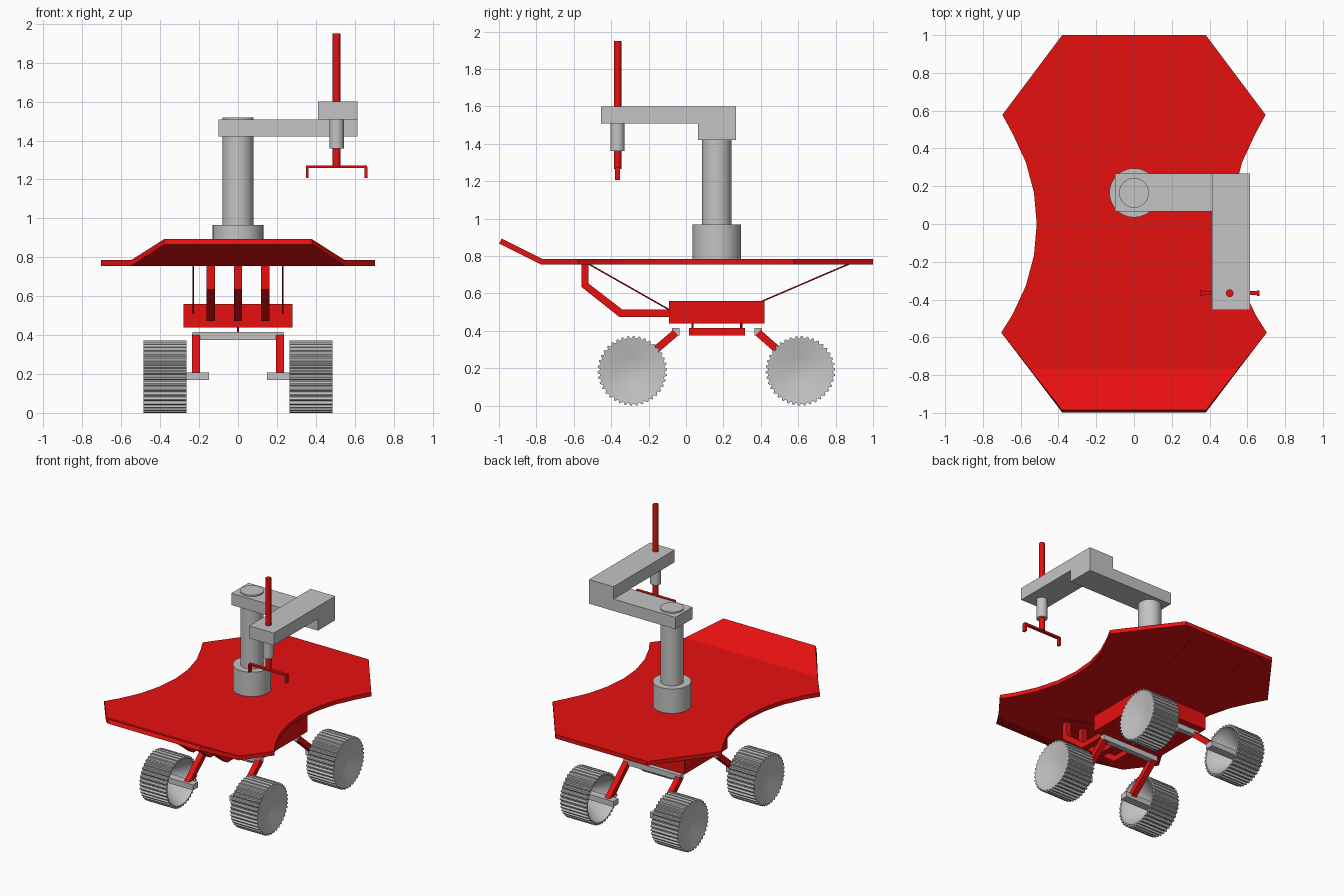
import bpy, bmesh, math
from mathutils import Vector

cube = bpy.data.objects.get("Cube")
if cube:
    bpy.data.objects.remove(cube, do_unlink=True)


def material(name, rgb):
    m = bpy.data.materials.new(name)
    m.use_nodes = True
    m.diffuse_color = (*rgb, 1)
    m.node_tree.nodes["Principled BSDF"].inputs["Base Color"].default_value = (*rgb, 1)
    return m


RED = material("red paint", (0.8, 0.005, 0.005))
GREY = material("grey metal", (0.55, 0.55, 0.55))


def finish(bm, name, mat, smooth=False):
    bmesh.ops.recalc_face_normals(bm, faces=bm.faces)
    mesh = bpy.data.meshes.new(name)
    bm.to_mesh(mesh)
    bm.free()
    mesh.materials.append(mat)
    ob = bpy.data.objects.new(name, mesh)
    bpy.context.collection.objects.link(ob)
    if smooth:
        bpy.ops.object.select_all(action='DESELECT')
        ob.select_set(True)
        bpy.context.view_layer.objects.active = ob
        bpy.ops.object.shade_smooth_by_angle(angle=math.radians(30))
    return ob


def box(name, mat, x, y, z):
    """Box from its (min, max) range on each axis."""
    bm = bmesh.new()
    bmesh.ops.create_cube(bm, size=1)
    for v in bm.verts:
        v.co = Vector([(a + b) / 2 + c * (b - a) for c, (a, b) in zip(v.co, (x, y, z))])
    return finish(bm, name, mat)


def rod(name, mat, start, end, radius, sides=32):
    """Round bar between two points."""
    a, b = Vector(start), Vector(end)
    bm = bmesh.new()
    bmesh.ops.create_cone(bm, cap_ends=True, segments=sides, radius1=radius,
                          radius2=radius, depth=(b - a).length)
    turn = (b - a).to_track_quat('Z', 'Y')
    for v in bm.verts:
        v.co = turn @ v.co + (a + b) / 2
    return finish(bm, name, mat, sides > 8)


def side_prism(name, mat, profile, x0, x1):
    """Side (y, z) profile extruded along x."""
    bm = bmesh.new()
    face = bm.faces.new([bm.verts.new((x0, y, z)) for y, z in profile])
    new = bmesh.ops.extrude_face_region(bm, geom=[face])["geom"]
    bmesh.ops.translate(bm, vec=(x1 - x0, 0, 0),
                        verts=[v for v in new if isinstance(v, bmesh.types.BMVert)])
    return finish(bm, name, mat)


# Deck: concave sides, raised front flap
TOP, WAIST, ARC = 0.785, 0.515, 0.96
right_edge = [(0.38, 1), (0.697, 0.578)]
for k in range(3, -4, -1):
    a = math.radians(10 * k)
    right_edge.append((WAIST + ARC * (1 - math.cos(a)), ARC * math.sin(a)))
right_edge += [(0.703, -0.575), (0.55, -0.77)]
bm = bmesh.new()
right = [bm.verts.new((x, y, TOP)) for x, y in right_edge]
left = [bm.verts.new((-x, y, TOP)) for x, y in right_edge]
tip_r, tip_l = (bm.verts.new((s * 0.38, -0.985, 0.893)) for s in (1, -1))
bm.faces.new(left + right[::-1])
bm.faces.new((left[-1], tip_l, tip_r, right[-1]))
bmesh.ops.recalc_face_normals(bm, faces=bm.faces)
if sum(f.normal.z for f in bm.faces) < 0:
    bmesh.ops.reverse_faces(bm, faces=bm.faces)
mesh = bpy.data.meshes.new("deck")
bm.to_mesh(mesh)
bm.free()
mesh.materials.append(RED)
deck = bpy.data.objects.new("deck", mesh)
bpy.context.collection.objects.link(deck)
thick = deck.modifiers.new("thickness", 'SOLIDIFY')
thick.thickness = 0.03
thick.offset = -1
thick.use_even_offset = True

# Chassis, spine bar and its pins
box("chassis_box", RED, (-0.28, 0.28), (-0.09, 0.42), (0.44, 0.56))
box("spine_bar", RED, (-0.03, 0.03), (0.015, 0.315), (0.375, 0.415))
for y in (0.035, 0.295):
    rod("spine_pin", RED, (0, y, 0.41), (0, y, 0.445), 0.006, 8)

# Bent struts under the front of the deck
strut = [(-0.56, 0.757), (-0.56, 0.635), (-0.355, 0.473), (-0.085, 0.473),
         (-0.085, 0.513), (-0.34, 0.513), (-0.52, 0.652), (-0.52, 0.757)]
for x in (-0.14, 0, 0.14):
    side_prism("front_strut", RED, strut, x - 0.021, x + 0.021)

# Stay cables
for x in (-0.23, 0.23):
    rod("front_cable", RED, (x, -0.52, 0.757), (x, -0.085, 0.51), 0.004, 6)
    rod("rear_cable", RED, (x, 0.87, 0.757), (x, 0.40, 0.555), 0.004, 6)


def wheel(name, side, y, z):
    """Treaded rim with a dished outer face and a hollow inner face."""
    teeth, radius = 38, 0.186
    rings = [(0.06, 0.41), (0.15, 0.31), (0.168, 0.265), (None, 0.265),
             (None, 0.485), (0.168, 0.485), (0.07, 0.445)]
    bm = bmesh.new()
    n = teeth * 4
    loops = []
    for r, x in rings:
        loop = []
        for i in range(n):
            a = math.tau * (i + 0.5) / n
            rr = r or (radius if i % 4 < 2 else radius - 0.012)
            loop.append(bm.verts.new((side * x, y + rr * math.cos(a), z + rr * math.sin(a))))
        loops.append(loop)
    for p, q in zip(loops, loops[1:]):
        for i in range(n):
            j = (i + 1) % n
            bm.faces.new((p[i], p[j], q[j], q[i]))
    bm.faces.new(loops[0])
    bm.faces.new(loops[-1])
    finish(bm, name, GREY, True)


# Running gear: cross bars, slanted legs, feet and wheels
AXLE = 0.186
for end, hip, hub in (("front", -0.055, -0.287), ("rear", 0.385, 0.612)):
    box(end + "_cross_bar", GREY, (-0.235, 0.235), (hip - 0.02, hip + 0.02), (0.375, 0.415))
    across = Vector((0, hub - hip, AXLE - 0.39)).normalized()
    side_dir = Vector((0, -across.z, across.y)) * 0.02
    a, b = Vector((0, hip, 0.39)), Vector((0, hub, AXLE + 0.005))
    profile = [(p.y, p.z) for p in (a + side_dir, b + side_dir, b - side_dir, a - side_dir)]
    for side in (-1, 1):
        side_prism(end + "_leg", RED, profile, side * 0.195, side * 0.236)
        box(end + "_foot", GREY, sorted((side * 0.15, side * 0.42)),
            (hub - 0.03, hub + 0.03), (AXLE - 0.018, AXLE + 0.022))
        wheel(end + "_wheel", side, hub, AXLE)

# Crane column and two-part arm
CY = 0.165
rod("crane_base", GREY, (0, CY, TOP - 0.005), (0, CY, 0.967), 0.13, 48)
rod("crane_column", GREY, (0, CY, 0.96), (0, CY, 1.519), 0.079, 48)
box("lower_arm", GREY, (-0.1, 0.615), (0.065, 0.268), (1.42, 1.508))
box("upper_arm", GREY, (0.412, 0.615), (-0.455, 0.268), (1.508, 1.6))

# Lifting rod and gripper
GX, GY = 0.507, -0.366
rod("rod_sleeve", GREY, (GX, GY, 1.36), (GX, GY, 1.515), 0.037)
rod("lifting_rod", RED, (GX, GY, 1.265), (GX, GY, 1.95), 0.02, 24)
box("gripper_bar", RED, (GX - 0.157, GX + 0.157), (GY - 0.011, GY + 0.011), (1.258, 1.272))
for s in (-1, 1):
    x = GX + s * 0.151
    box("gripper_finger", RED, (x - 0.007, x + 0.007), (GY - 0.014, GY + 0.014), (1.207, 1.265))
